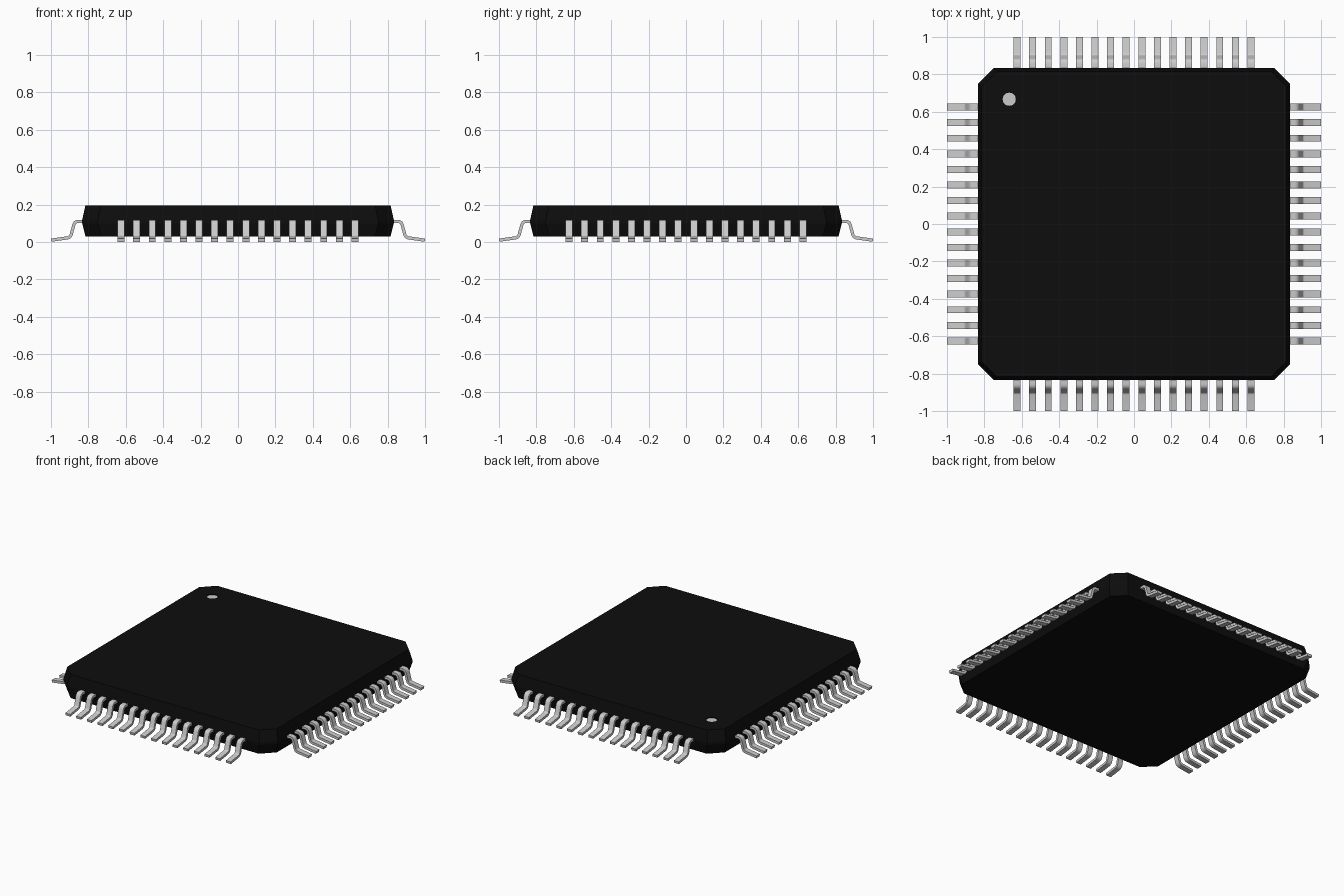
import bpy, bmesh
from math import pi
from mathutils import Vector, Matrix

if "Cube" in bpy.data.objects:
    bpy.data.objects.remove(bpy.data.objects["Cube"])

PITCH, PINS, PIN_W, PIN_T = 1 / 12, 16, 0.037, 0.017
HALF, CHAMFER, TOP = 0.833, 0.083, 0.195


def make_object(name, bm, material=None):
    bmesh.ops.recalc_face_normals(bm, faces=bm.faces)
    mesh = bpy.data.meshes.new(name)
    bm.to_mesh(mesh)
    bm.free()
    ob = bpy.data.objects.new(name, mesh)
    bpy.context.collection.objects.link(ob)
    if material:
        mesh.materials.append(material)
    return ob


def octagon(h, c):
    k = h - c
    return [(h, -k), (h, k), (k, h), (-k, h), (-h, k), (-h, -k), (-k, -h), (k, -h)]


def round_path(pts, r, steps=4):
    """Replace the inner corners of a path with small curves."""
    out = [pts[0]]
    for a, b, c in zip(pts, pts[1:], pts[2:]):
        p, q = b + (a - b).normalized() * r, b + (c - b).normalized() * r
        for i in range(steps + 1):
            t = i / steps
            out.append(p * (1 - t) ** 2 + b * 2 * t * (1 - t) + q * t * t)
    return out + [pts[-1]]


def pin_outline():
    """Closed side profile of a gull-wing pin, as (outward, up) points."""
    path = round_path([Vector(p) for p in
                       ((0.81, 0.109), (0.873, 0.109), (0.896, 0.024), (0.999, 0.0095))], 0.017)
    upper, lower = [], []
    for i, p in enumerate(path):
        d = (path[min(i + 1, len(path) - 1)] - path[max(i - 1, 0)]).normalized()
        n = Vector((-d.y, d.x)) * PIN_T / 2
        upper.append(p + n)
        lower.append(p - n)
    return upper + lower[::-1]


def cylinder(name, z0, z1, r):
    bm = bmesh.new()
    bmesh.ops.create_cone(bm, cap_ends=True, segments=32, radius1=r, radius2=r, depth=z1 - z0,
                          matrix=Matrix.Translation((-0.667, 0.667, (z0 + z1) / 2)))
    return make_object(name, bm)


black = bpy.data.materials.new("black_plastic")
black.diffuse_color = (0.004, 0.004, 0.004, 1)
black.use_nodes = True
black.node_tree.nodes["Principled BSDF"].inputs["Base Color"].default_value = black.diffuse_color

# Chamfered body with drafted upper and lower halves
bm = bmesh.new()
rings = []
for z, h in ((0.028, 0.815), (0.1, HALF), (0.118, HALF), (TOP, 0.816)):
    rings.append([bm.verts.new((x, y, z)) for x, y in octagon(h, CHAMFER)])
for a, b in zip(rings, rings[1:]):
    for i in range(8):
        j = (i + 1) % 8
        bm.faces.new((a[i], a[j], b[j], b[i]))
bm.faces.new(rings[0])
bm.faces.new(rings[-1])
body = make_object("body", bm, black)

# Shallow recess with the pale first-pin dot
cutter = cylinder("dot_cutter", TOP - 0.012, TOP + 0.02, 0.0355)
cutter.hide_render = True
cutter.hide_viewport = False
cutter.display_type = 'WIRE'
mod = body.modifiers.new("dot_recess", 'BOOLEAN')
mod.operation, mod.object = 'DIFFERENCE', cutter
cylinder("pin_one_dot", TOP - 0.013, TOP - 0.005, 0.035)

# One row of pins, shared by all four sides
bm = bmesh.new()
outline = pin_outline()
for k in range(PINS):
    y = (k - (PINS - 1) / 2) * PITCH
    left, right = [[bm.verts.new((p.x, y + s * PIN_W / 2, p.y)) for p in outline] for s in (-1, 1)]
    bm.faces.new(left)
    bm.faces.new(right[::-1])
    for i in range(len(outline)):
        j = (i + 1) % len(outline)
        bm.faces.new((left[i], right[i], right[j], left[j]))
row = make_object("pins_right", bm)
row.select_set(True)
bpy.context.view_layer.objects.active = row
bpy.ops.object.shade_smooth_by_angle(angle=pi / 6)
for i, side in enumerate(("back", "left", "front"), 1):
    copy = row.copy()
    copy.name = "pins_" + side
    copy.rotation_euler.z = i * pi / 2
    bpy.context.collection.objects.link(copy)
